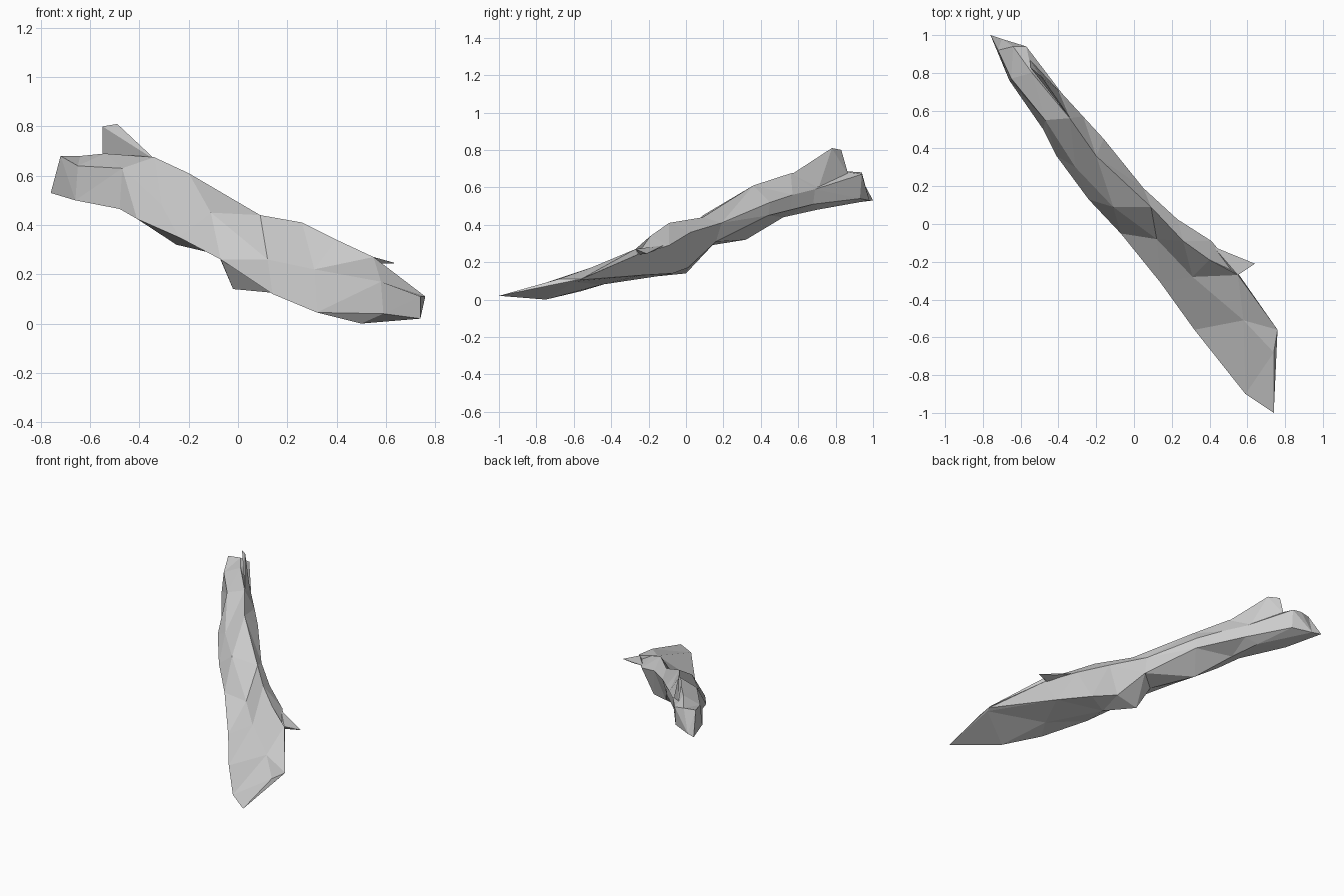
import bpy, bmesh

def finish(name, bm):
    bmesh.ops.triangulate(bm, faces=bm.faces[:])
    bmesh.ops.recalc_face_normals(bm, faces=bm.faces[:])
    me = bpy.data.meshes.new(name)
    bm.to_mesh(me)
    bm.free()
    ob = bpy.data.objects.new(name, me)
    bpy.context.collection.objects.link(ob)
    return ob

def loft(name, rails, tip):
    """Skin a closed tube between lengthwise rails, ending in a pointed tip."""
    bm = bmesh.new()
    v = [[bm.verts.new(p) for p in r] for r in rails]
    end = bm.verts.new(tip)
    n = len(v)
    for a, b in zip(v, v[1:] + v[:1]):
        for k in range(len(a) - 1):
            bm.faces.new((a[k], a[k + 1], b[k + 1], b[k]))
        bm.faces.new((a[-1], end, b[-1]))
    bm.faces.new([v[i][0] for i in range(n)])
    return finish(name, bm)

def hull(name, pts):
    bm = bmesh.new()
    for p in pts:
        bm.verts.new(p)
    bmesh.ops.convex_hull(bm, input=bm.verts[:])
    return finish(name, bm)

# Lengthwise ridges of the log, from the raised end to the low end
lower_left = [(-.76, 1, .53), (-.66, .76, .50), (-.48, .50, .465), (-.41, .36, .425), (-.24, .13, .35),
              (-.07, -.05, .26), (.14, -.31, .12), (.32, -.56, .045), (.59, -.90, .04)]
upper_left = [(-.72, .92, .68), (-.65, .77, .64), (-.47, .55, .63), (-.31, .30, .48), (-.11, .09, .45),
              (.12, -.08, .26), (.31, -.28, .22), (.58, -.51, .17), (.74, -.68, .11)]
crest = [(-.64, .94, .68), (-.54, .80, .69), (-.34, .56, .675), (-.20, .36, .61), (.09, .09, .44),
         (.26, -.09, .41), (.40, -.19, .34), (.55, -.27, .27), (.76, -.56, .11)]
right = [(-.57, .94, .67), (-.38, .69, .59), (-.27, .57, .56), (-.16, .45, .52), (.05, .19, .41),
         (.23, .025, .36), (.41, -.09, .29), (.55, -.26, .24), (.757, -.57, .105)]
# Lower right edge: under the right ridge, then a flared lip at the low half
lower_right = [(x, y - .01, .54 - .03 * k) for k, (x, y, z) in enumerate(right[:4])]
lower_right += [(.04, .16, .31), (.15, .01, .17), (.30, -.07, .14), (.46, -.24, .13), (.75, -.60, .095)]
underside = [(-.70, .98, .53), (-.47, .70, .48), (-.40, .52, .44), (-.25, .32, .32), (-.08, .07, .28),
             (-.02, 0, .14), (.14, -.15, .125), (.38, -.45, .08), (.50, -.75, 0)]
loft("driftwood_body", [lower_left, upper_left, crest, right, lower_right, underside], (.74, -1, .02))

# Raised splinter near the high end
hull("upper_splinter", [(-.55, .83, .80), (-.49, .78, .81), (-.33, .55, .66),
                        (-.55, .87, .66), (-.39, .70, .57)])
# Thin side splinter
hull("side_splinter", [(.64, -.21, .245), (.55, -.27, .27), (.42, -.12, .29),
                       (.53, -.17, .26), (.50, -.26, .24)])
